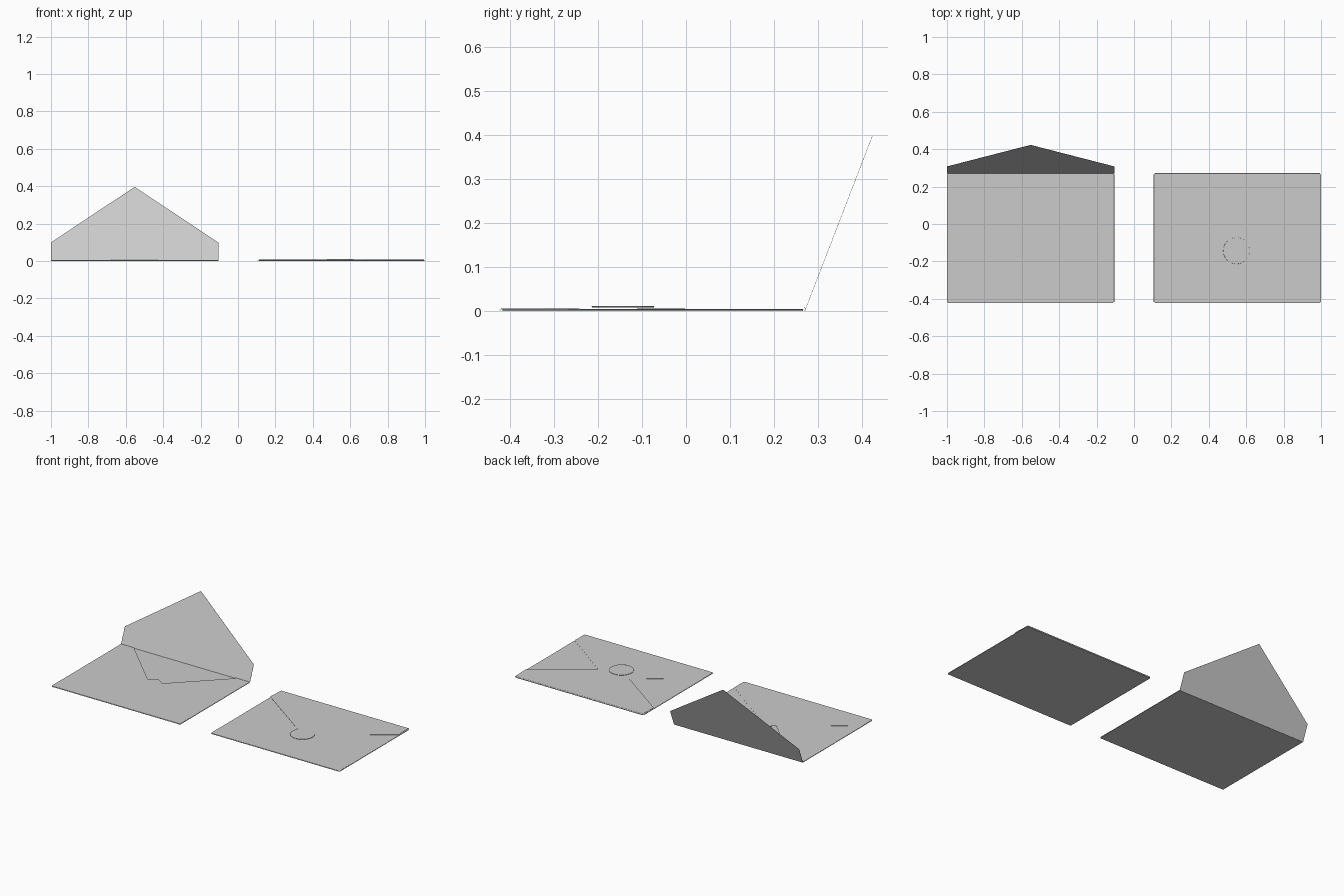
import bpy, math
from mathutils import Matrix, Vector

if "Cube" in bpy.data.objects:
    bpy.data.objects.remove(bpy.data.objects["Cube"])

W, H = 0.8945, 0.694          # envelope width and height
CX, CY = 1 - W / 2, -0.0755   # envelope centre (mirrored in x for the open one)
PAPER = 0.0007                # sheet thickness
Z0 = PAPER / 2                # height of the back sheet


def make_sheet(name, verts, faces, smooth=False):
    mesh = bpy.data.meshes.new(name)
    mesh.from_pydata([tuple(v) for v in verts], [], faces)
    mesh.update()
    obj = bpy.data.objects.new(name, mesh)
    bpy.context.collection.objects.link(obj)
    mod = obj.modifiers.new("paper", 'SOLIDIFY')
    mod.thickness = PAPER
    mod.offset = 0
    return obj


def mirrored(half):
    # half outline on +u, from the hinge to the tip, mirrored to -u
    return half + [(-u, v) for u, v in reversed(half) if u > 1e-6]


def folded_flap(name, cx, angle, reach, half_hinge, half, z1, z2):
    """Flap with a rounded fold along its hinge; u runs along it, v inward."""
    place = Matrix.Translation((cx, CY, 0)) @ Matrix.Rotation(angle, 4, 'Z')
    r = (z1 - Z0) / 2
    verts, faces, n = [], [], 6
    for i in range(n + 1):
        t = math.pi * (i / n - 0.5)
        v, z = r * (1 - math.cos(t)), Z0 + r + r * math.sin(t)
        verts += [(-half_hinge, v - reach, z), (half_hinge, v - reach, z)]
        if i:
            k = 2 * i
            faces.append((k - 2, k - 1, k + 1, k))
    tip = max(v for u, v in half)
    base = len(verts)
    for u, v in mirrored(half):
        verts.append((u, v - reach, z1 + (z2 - z1) * v / tip))
    faces.append((base - 2, base - 1, *range(base, len(verts))))
    return make_sheet(name, [place @ Vector(p) for p in verts], faces)


hw, hh, c = W / 2, H / 2, 0.006
top_half = [(hw - 0.001, 0.105), (0.0, 0.422)]


def envelope(prefix, cx):
    # back sheet with clipped corners
    pts = [(hw - c, -hh + 0.002), (hw - 0.002, -hh + c),
           (hw - 0.002, hh - c), (hw - c, hh - 0.002)]
    pts += [(-x, y) for x, y in reversed(pts)]
    make_sheet(prefix + "_back_sheet", [(cx + x, CY + y, Z0) for x, y in pts],
               [tuple(range(8))])
    # side flaps meeting in the middle
    for side, ang in (("left", -math.pi / 2), ("right", math.pi / 2)):
        folded_flap(f"{prefix}_{side}_flap", cx, ang, hw, hh - c,
                    [(hh - 0.003, 0.01), (hh - 0.003, 0.09), (0.0, hw - 0.008)],
                    0.0040, 0.0048)
    # bottom flap with a blunt tip
    folded_flap(prefix + "_bottom_flap", cx, 0, hh, hw - c,
                [(hw - 0.002, 0.008), (hw - 0.002, 0.1), (0.022, 0.409), (0.0, 0.42)],
                0.0054, 0.0068)


# open envelope with raised top flap
envelope("open_envelope", -CX)
y0, z0 = CY + hh, Z0
outline = [(hw, 0.0)] + [(hw, 0.105), (0.0, 0.422)]
dy, dz = 0.153 / 0.422, 0.396 / 0.422
verts = [(-CX + u, y0 + v * dy - 0.002, z0 + v * dz) for u, v in mirrored(outline)]
make_sheet("open_envelope_top_flap", verts, [tuple(range(len(verts)))])

# closed envelope with top flap folded down
envelope("closed_envelope", CX)
folded_flap("closed_envelope_top_flap", CX, math.pi, hh, hw - c, top_half,
            0.0084, 0.0084)

# round seal with a softened rim
bpy.ops.mesh.primitive_cylinder_add(vertices=32, radius=0.071, depth=0.003,
                                    location=(CX - 0.005, -0.143, 0.0099))
seal = bpy.context.object
seal.name = "seal"
bev = seal.modifiers.new("rim", 'BEVEL')
bev.width = 0.0012
bev.segments = 3
bpy.ops.object.shade_smooth_by_angle()
